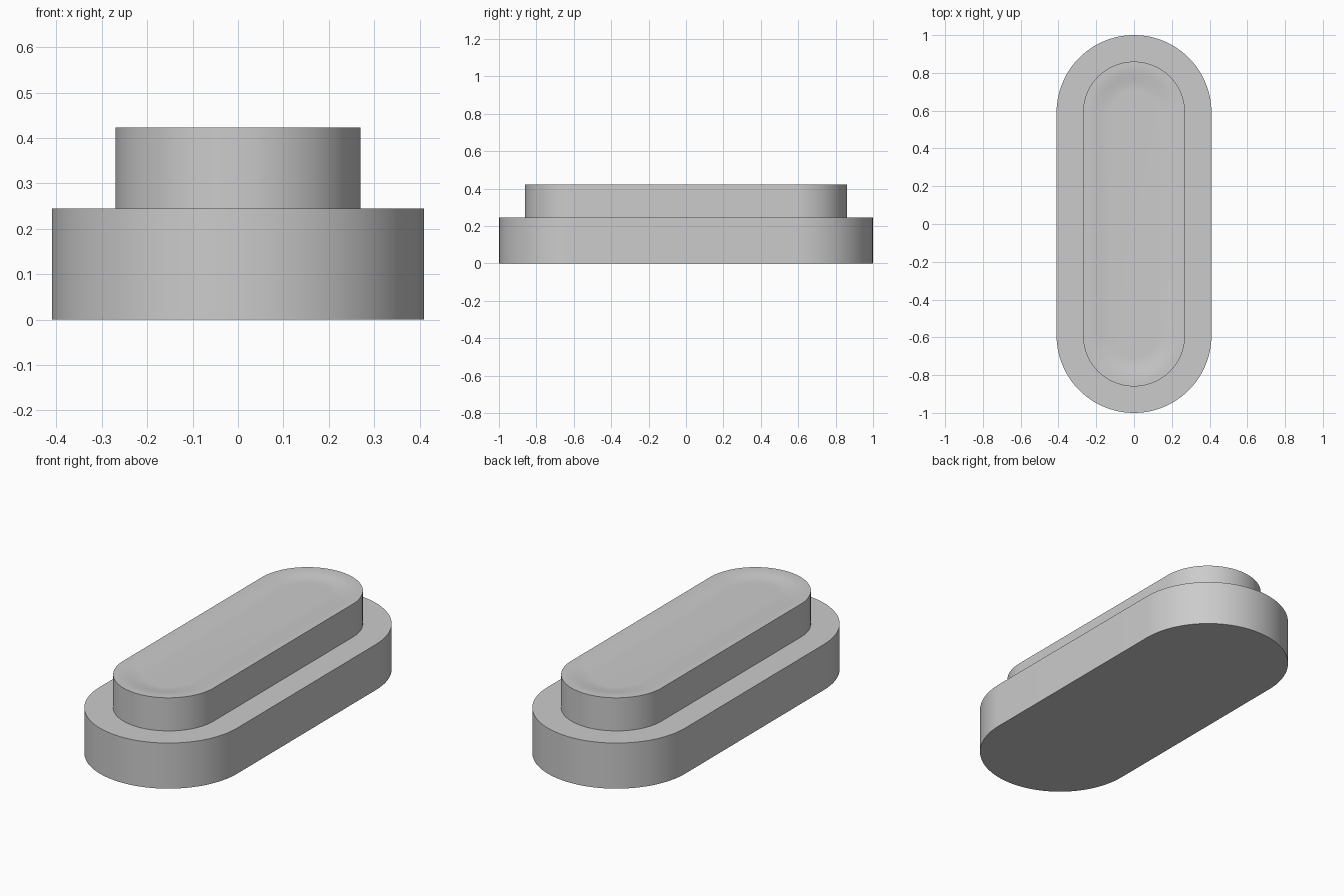
import bpy
import bmesh
from math import pi, cos, sin

cube = bpy.data.objects.get("Cube")
if cube:
    bpy.data.objects.remove(cube, do_unlink=True)

HALF_STRAIGHT = 0.59
ARC_STEPS = 48

grey = bpy.data.materials.new("plain grey")
grey.use_nodes = True
color = (0.6, 0.6, 0.6, 1)
grey.diffuse_color = color
grey.node_tree.nodes["Principled BSDF"].inputs["Base Color"].default_value = color


def stadium(bm, radius, z):
    """Ring of vertices: two half circles joined by straight sides."""
    ring = []
    for start, cy in ((0, HALF_STRAIGHT), (pi, -HALF_STRAIGHT)):
        for i in range(ARC_STEPS + 1):
            a = start + pi * i / ARC_STEPS
            ring.append(bm.verts.new((radius * cos(a), cy + radius * sin(a), z)))
    return ring


def lofted(name, profile):
    """Stack stadium rings from (radius, z) pairs and cap both ends."""
    bm = bmesh.new()
    rings = [stadium(bm, r, z) for r, z in profile]
    bm.faces.new(rings[0][::-1])
    for low, high in zip(rings, rings[1:]):
        for i in range(len(low)):
            j = (i + 1) % len(low)
            bm.faces.new((low[i], low[j], high[j], high[i]))
    bm.faces.new(rings[-1])
    mesh = bpy.data.meshes.new(name)
    bm.to_mesh(mesh)
    bm.free()
    mesh.materials.append(grey)
    obj = bpy.data.objects.new(name, mesh)
    bpy.context.collection.objects.link(obj)
    bpy.ops.object.select_all(action="DESELECT")
    obj.select_set(True)
    bpy.context.view_layer.objects.active = obj
    bpy.ops.object.shade_smooth_by_angle(angle=pi / 6)
    return obj


# Wide base slab
lofted("base", [(0.41, 0), (0.41, 0.245)])

# Raised button with a shallow, soft-edged dish in its top
TOP, DEPTH, RIM, FLOOR = 0.423, 0.012, 0.25, 0.12
STEPS = 12
dish = []
for k in range(STEPS + 1):
    t = k / STEPS
    dish.append((RIM + (FLOOR - RIM) * t, TOP - DEPTH * (1 - cos(pi * t)) / 2))
lofted("button", [(0.27, 0.245), (0.27, TOP)] + dish)
